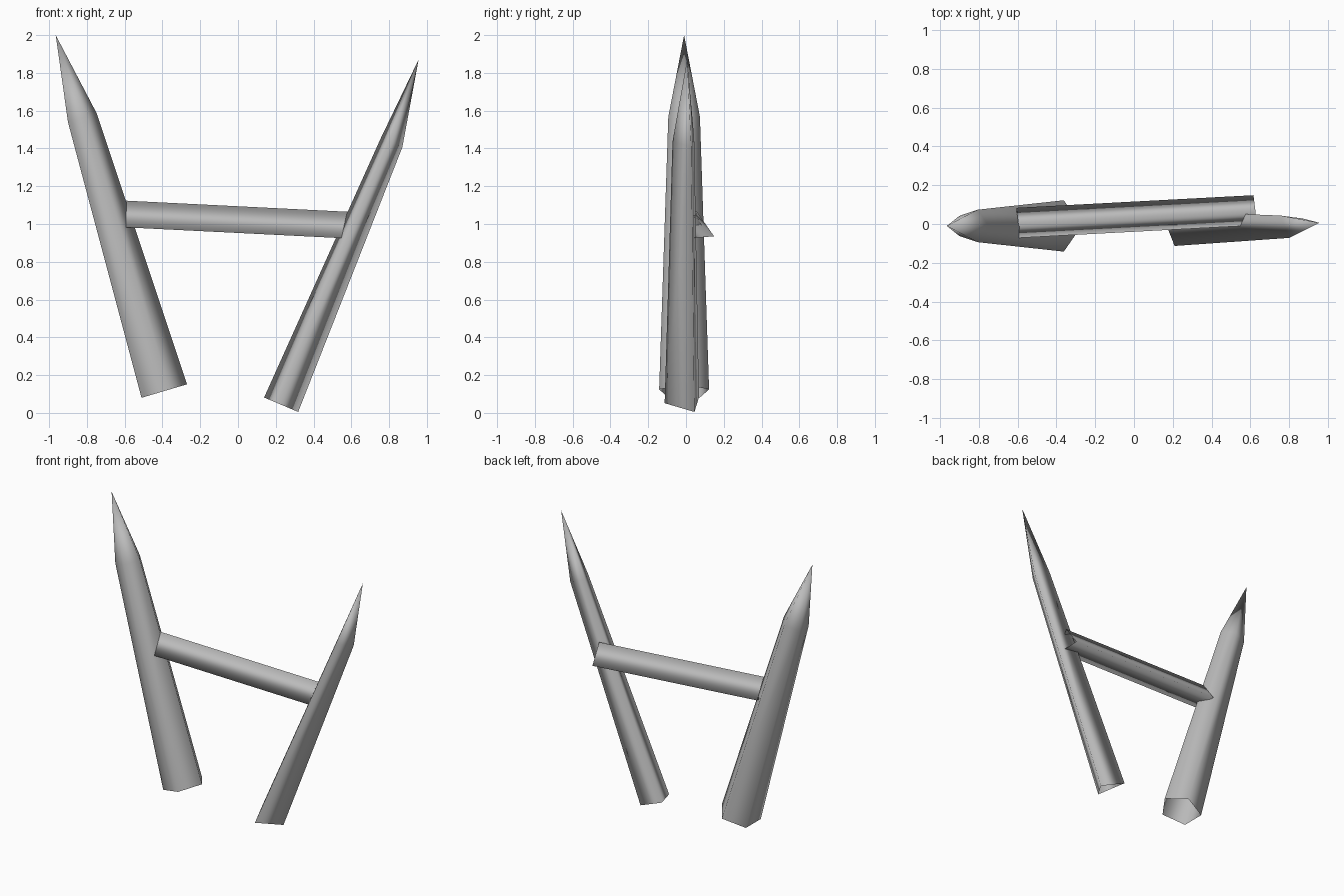
import bpy
import bmesh
from math import cos, sin, tau, radians
from mathutils import Vector

cube = bpy.data.objects.get("Cube")
if cube:
    bpy.data.objects.remove(cube, do_unlink=True)

grey = bpy.data.materials.new("plain_grey")
grey.use_nodes = True
colour = (0.5, 0.5, 0.5, 1)
grey.diffuse_color = colour
grey.node_tree.nodes["Principled BSDF"].inputs["Base Color"].default_value = colour


def tube(name, sides, turn, side_axis, stations, tip=None):
    """Open tube through (centre, radius) stations, optionally closed to a point."""
    bm = bmesh.new()
    axis = (Vector(stations[-1][0]) - Vector(stations[0][0])).normalized()
    u = Vector(side_axis).cross(axis).normalized()
    v = axis.cross(u)
    rings = []
    for centre, radius in stations:
        angles = [radians(turn) + tau * i / sides for i in range(sides)]
        rings.append([bm.verts.new(Vector(centre) + radius * (u * cos(a) + v * sin(a)))
                      for a in angles])
    for low, high in zip(rings, rings[1:]):
        for i in range(sides):
            j = (i + 1) % sides
            bm.faces.new((low[i], low[j], high[j], high[i]))
    if tip:
        point = bm.verts.new(tip)
        for i in range(sides):
            bm.faces.new((rings[-1][i], rings[-1][(i + 1) % sides], point))
    for face in bm.faces:
        face.smooth = True
    mesh = bpy.data.meshes.new(name)
    bm.to_mesh(mesh)
    bm.free()
    mesh.materials.append(grey)
    obj = bpy.data.objects.new(name, mesh)
    bpy.context.collection.objects.link(obj)
    return obj


# Five-sided stake on the model's right
tube("right_stake", 5, 0, (0, 1, 0),
     [((-0.403, -0.01, 0.112), 0.139), ((-0.832, -0.01, 1.56), 0.088)],
     tip=(-0.965, -0.01, 2.0))

# Three-sided stake on the model's left
tube("left_stake", 3, 23, (0, 1, 0),
     [((0.222, 0, 0.046), 0.114), ((0.809, 0, 1.432), 0.072)],
     tip=(0.956, 0.006, 1.87))

# Three-sided crossbar joining the stakes
tube("crossbar", 3, 95, (0, 0, 1),
     [((-0.6, 0.002, 1.034), 0.09), ((0.622, 0.067, 0.973), 0.09)])
